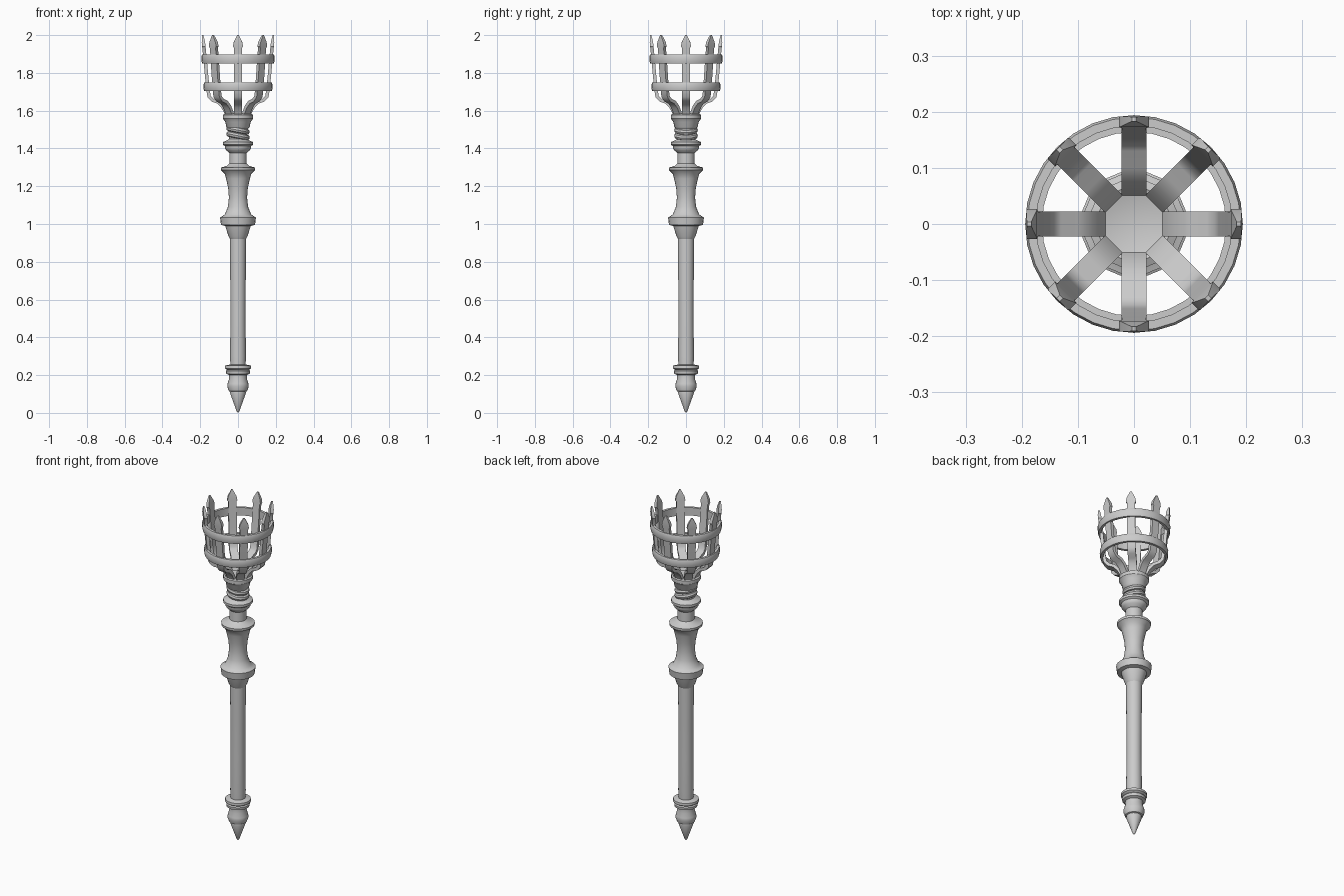
import bpy, bmesh, math
from mathutils import Matrix, Vector

cube = bpy.data.objects.get("Cube")
if cube:
    bpy.data.objects.remove(cube)

iron = bpy.data.materials.new("grey_iron")
iron.use_nodes = True
iron.diffuse_color = (0.6, 0.6, 0.6, 1)
iron.node_tree.nodes["Principled BSDF"].inputs["Base Color"].default_value = (0.6, 0.6, 0.6, 1)


def finish(name, bm, angle=35):
    bmesh.ops.recalc_face_normals(bm, faces=bm.faces)
    mesh = bpy.data.meshes.new(name)
    bm.to_mesh(mesh)
    bm.free()
    mesh.materials.append(iron)
    ob = bpy.data.objects.new(name, mesh)
    bpy.context.collection.objects.link(ob)
    bpy.ops.object.select_all(action="DESELECT")
    ob.select_set(True)
    bpy.context.view_layer.objects.active = ob
    bpy.ops.object.shade_smooth_by_angle(angle=math.radians(angle))
    return ob


def lathe(name, profile, closed=False, sides=24, tilt=0, lift=0):
    """Revolve (radius, height) points around the z axis."""
    bm = bmesh.new()
    verts = [bm.verts.new((r, 0, z)) for r, z in profile]
    edges = [bm.edges.new(p) for p in zip(verts, verts[1:])]
    if closed:
        edges.append(bm.edges.new((verts[-1], verts[0])))
    bmesh.ops.spin(bm, geom=verts + edges, cent=(0, 0, 0), axis=(0, 0, 1),
                   angle=math.tau, steps=sides, use_duplicate=False)
    bmesh.ops.remove_doubles(bm, verts=bm.verts, dist=0.0002)
    bm.transform(Matrix.Translation((0, 0, lift)) @ Matrix.Rotation(tilt, 4, "Y"))
    return finish(name, bm)


# Pointed foot with its collar
lathe("foot_spike", [(0, 0), (0.008, 0.01), (0.042, 0.105), (0.04, 0.115)])
lathe("foot_collar", [(0.036, 0.11), (0.048, 0.115), (0.057, 0.14), (0.055, 0.155),
                      (0.047, 0.18), (0.047, 0.2), (0.062, 0.207), (0.064, 0.222),
                      (0.058, 0.228), (0.07, 0.236), (0.069, 0.25), (0.04, 0.257)])

# Long shaft
lathe("shaft", [(0.04, 0.24), (0.042, 0.3), (0.04, 0.5), (0.041, 0.7), (0.043, 0.925)])

# Grip: broad collar, waist and flared top
lathe("grip", [(0.042, 0.92), (0.05, 0.935), (0.063, 0.975), (0.068, 0.99),
               (0.09, 0.995), (0.095, 1.035), (0.085, 1.04), (0.07, 1.05),
               (0.054, 1.09), (0.048, 1.14), (0.052, 1.19), (0.063, 1.24),
               (0.07, 1.265), (0.09, 1.285), (0.091, 1.298), (0.06, 1.308),
               (0.046, 1.32)])

# Neck rings below the basket
lathe("neck", [(0.046, 1.31), (0.045, 1.375), (0.062, 1.39), (0.068, 1.4),
               (0.069, 1.412), (0.08, 1.42), (0.08, 1.434), (0.06, 1.442),
               (0.048, 1.45), (0.05, 1.5), (0.062, 1.515), (0.067, 1.54),
               (0.08, 1.558), (0.08, 1.578), (0.066, 1.585), (0.06, 1.582),
               (0, 1.578)])

# Twisted band around the neck
band = [(0.05 + 0.013 * math.cos(a), 0.015 * math.sin(a))
        for a in [i * math.tau / 8 for i in range(8)]]
for i, lift in enumerate((1.467, 1.497)):
    lathe(f"neck_twist_{i + 1}", band, True, tilt=0.2, lift=lift)

# Two hoops
for name, low, high, r in (("lower_hoop", 1.703, 1.748, 0.182),
                           ("upper_hoop", 1.85, 1.897, 0.193)):
    lathe(name, [(r - 0.018, low), (r - 0.003, low), (r, low + 0.012),
                 (r + 0.001, high - 0.01), (r - 0.003, high), (r - 0.018, high)],
          True, sides=32)

# Basket bars: (radius, height, half width), swept as a flat strip
path = [(0.052, 1.56, 0.022), (0.064, 1.59, 0.022), (0.081, 1.622, 0.022),
        (0.105, 1.645, 0.022), (0.135, 1.656, 0.022), (0.153, 1.675, 0.022),
        (0.160, 1.72, 0.022), (0.175, 1.88, 0.022), (0.18, 1.932, 0.021),
        (0.181, 1.94, 0.027), (0.183, 1.962, 0.023), (0.187, 2.0, 0.004)]


def bar(name, angle, thick=0.009):
    bm = bmesh.new()
    rings = []
    for i, (r, z, w) in enumerate(path):
        before, after = path[max(i - 1, 0)], path[min(i + 1, len(path) - 1)]
        along = Vector((after[0] - before[0], 0, after[1] - before[1])).normalized()
        out = Vector((along.z, 0, -along.x)) * (thick if i < len(path) - 1 else 0.004)
        mid = Vector((r, 0, z))
        rings.append([bm.verts.new(mid + out * s + Vector((0, w * t, 0)))
                      for s, t in ((-1, -1), (1, -1), (1, 1), (-1, 1))])
    for a, b in zip(rings, rings[1:]):
        for k in range(4):
            n = (k + 1) % 4
            bm.faces.new((a[k], a[n], b[n], b[k]))
    bm.faces.new(rings[0])
    bm.faces.new(rings[-1])
    bm.transform(Matrix.Rotation(angle, 4, "Z"))
    finish(name, bm, 40)


for i in range(8):
    bar(f"basket_bar_{i + 1}", i * math.tau / 8)
